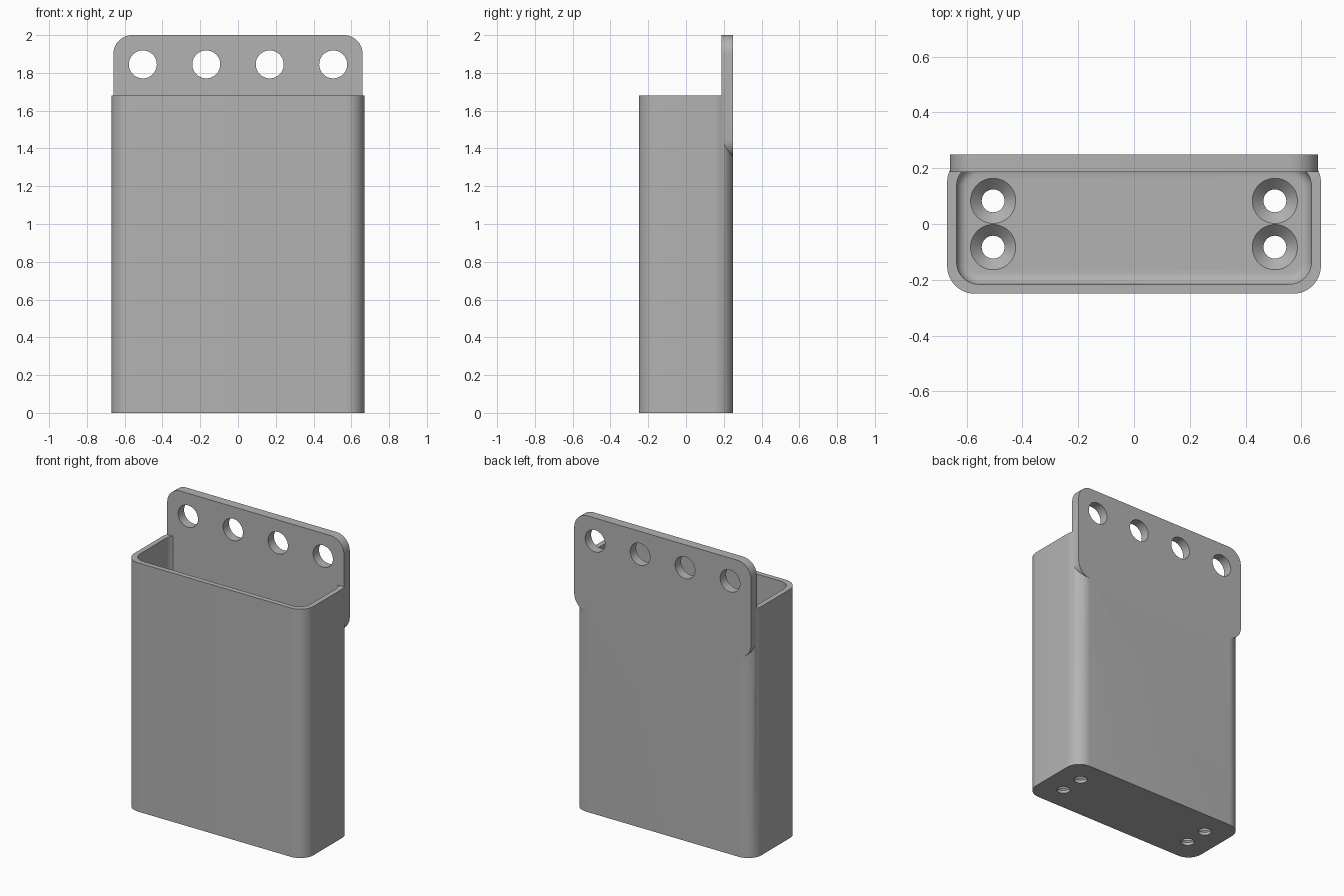
import bpy, bmesh
from math import sin, cos, pi, radians
from mathutils import Vector

if "Cube" in bpy.data.objects:
    bpy.data.objects.remove(bpy.data.objects["Cube"], do_unlink=True)

GREY = (0.45, 0.45, 0.45, 1)
grey = bpy.data.materials.new("plain grey")
grey.use_nodes = True
grey.diffuse_color = GREY
grey.node_tree.nodes["Principled BSDF"].inputs["Base Color"].default_value = GREY


def rounded(half_w, half_h, r, steps=12):
    """Outline of a rounded rectangle, counter-clockwise."""
    pts = []
    for q, (sx, sy) in enumerate([(1, 1), (-1, 1), (-1, -1), (1, -1)]):
        for i in range(steps + 1):
            a = (q + i / steps) * pi / 2
            pts.append((sx * (half_w - r) + r * cos(a), sy * (half_h - r) + r * sin(a)))
    return pts


def circle(cx, cy, r, n=48):
    return [(cx + r * cos(2 * pi * i / n), cy + r * sin(2 * pi * i / n)) for i in range(n)]


def loft(name, rings, place=lambda u, v, w: (u, v, w)):
    """Closed solid through a stack of (outline, level) rings."""
    bm = bmesh.new()
    loops = [[bm.verts.new(place(u, v, w)) for u, v in pts] for pts, w in rings]
    for a, b in zip(loops, loops[1:]):
        for i in range(len(a)):
            j = (i + 1) % len(a)
            bm.faces.new((a[i], a[j], b[j], b[i]))
    bm.faces.new(loops[0][::-1])
    bm.faces.new(loops[-1])
    bmesh.ops.recalc_face_normals(bm, faces=bm.faces)
    mesh = bpy.data.meshes.new(name)
    bm.to_mesh(mesh)
    bm.free()
    mesh.materials.append(grey)
    obj = bpy.data.objects.new(name, mesh)
    bpy.context.collection.objects.link(obj)
    return obj


def combine(target, tool, operation):
    """Apply a boolean and discard the tool."""
    mod = target.modifiers.new(operation.lower(), "BOOLEAN")
    mod.operation, mod.object, mod.solver = operation, tool, "EXACT"
    bpy.ops.object.select_all(action="DESELECT")
    bpy.context.view_layer.objects.active = target
    target.select_set(True)
    bpy.ops.object.modifier_apply(modifier=mod.name)
    bpy.data.objects.remove(tool, do_unlink=True)


# Box body with rounded upright corners
HALF_W, HALF_D, HEIGHT, WALL, FLOOR = 0.67, 0.25, 1.68, 0.034, 0.06
outer = rounded(HALF_W, HALF_D, 0.1)
holder = loft("holder_body", [(outer, 0), (outer, HEIGHT)])

# Cavity with a filleted floor edge
FILLET = 0.04
rings = []
for i in range(7):
    a = i / 6 * pi / 2
    inset = WALL + FILLET * (1 - sin(a))
    level = FLOOR + FILLET * (1 - cos(a))
    rings.append((rounded(HALF_W - inset, HALF_D - inset, 0.114 - inset), level))
rings.append((rounded(HALF_W - WALL, HALF_D - WALL, 0.08), HEIGHT + 0.1))
combine(holder, loft("cavity_cutter", rings), "DIFFERENCE")

# Countersunk screw holes in the floor
for x in (-0.505, 0.505):
    for y in (-0.083, 0.083):
        stack = [(0.041, -0.05), (0.041, FLOOR - 0.04), (0.081, FLOOR), (0.081, FLOOR + 0.02)]
        tool = loft("screw_cutter", [(circle(x, y, r), z) for r, z in stack])
        combine(holder, tool, "DIFFERENCE")

# Hanging plate on the back, with a row of holes
BOTTOM, TOP = 1.35, 2.0
mid = (BOTTOM + TOP) / 2


def upright(u, v, w):
    return (u, w, v + mid)


outline = rounded(0.66, (TOP - BOTTOM) / 2, 0.1)
plate = loft("hanging_plate", [(outline, 0.187), (outline, HALF_D)], upright)
for k in (-1.5, -0.5, 0.5, 1.5):
    hole = circle(k * 0.336, 1.845 - mid, 0.074)
    combine(plate, loft("hole_cutter", [(hole, 0.1), (hole, 0.35)], upright), "DIFFERENCE")
combine(holder, plate, "UNION")

# Smooth curved walls, crisp edges
bpy.ops.object.select_all(action="DESELECT")
bpy.context.view_layer.objects.active = holder
holder.select_set(True)
bpy.ops.object.shade_smooth_by_angle(angle=radians(30))
